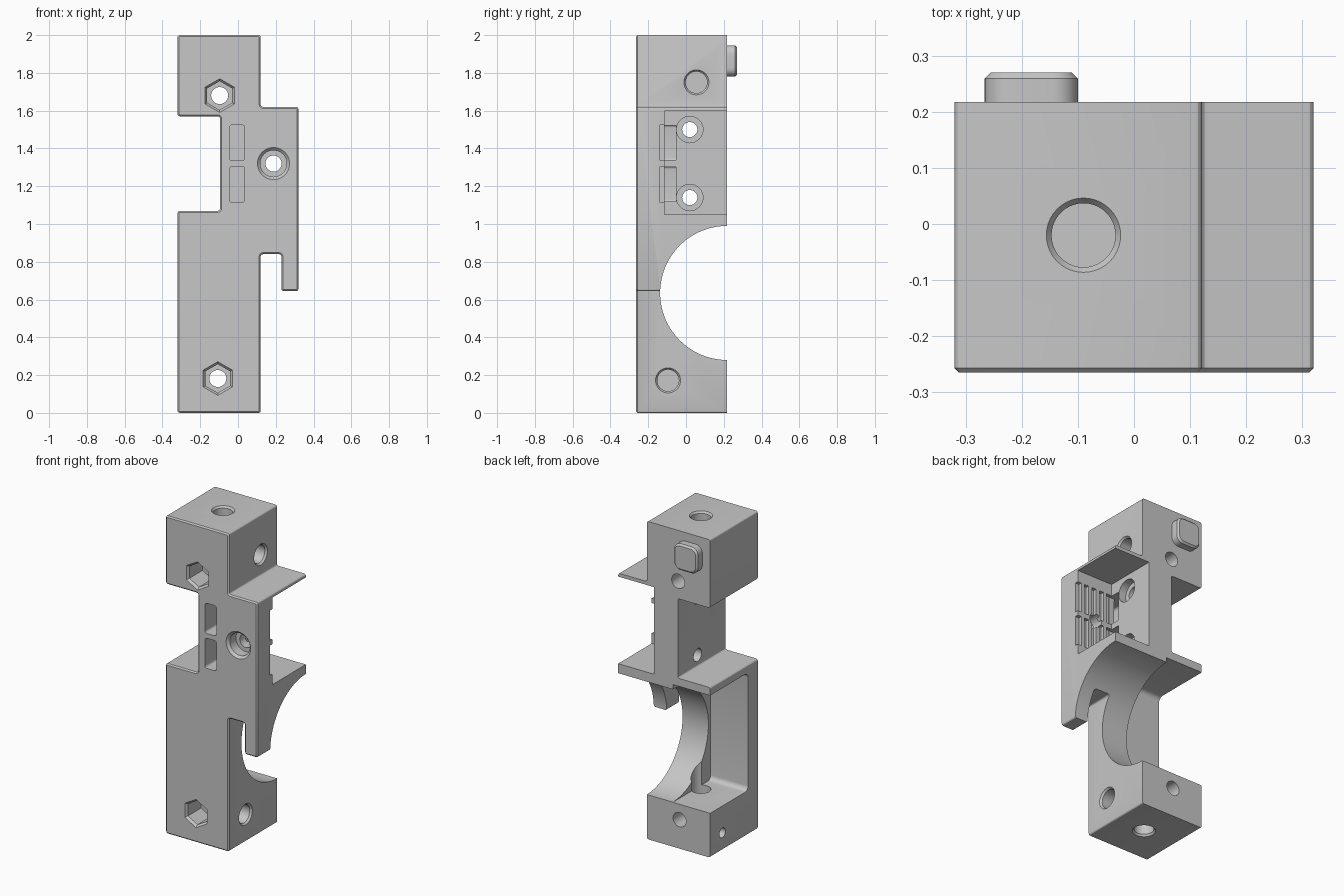
import bpy, bmesh, math
from mathutils import Matrix, Vector

cube = bpy.data.objects.get("Cube")
if cube:
    bpy.data.objects.remove(cube)

grey = bpy.data.materials.new("plain_grey")
grey.use_nodes = True
GREY = (0.57, 0.57, 0.57, 1)
grey.diffuse_color = GREY
grey.node_tree.nodes["Principled BSDF"].inputs["Base Color"].default_value = GREY

FRONT, BACK = -0.265, 0.217
AIM = {"x": Matrix.Rotation(math.pi / 2, 4, "Y"),
       "y": Matrix.Rotation(-math.pi / 2, 4, "X"),
       "z": Matrix.Identity(4)}


def make(name, bm):
    bmesh.ops.recalc_face_normals(bm, faces=bm.faces)
    mesh = bpy.data.meshes.new(name)
    bm.to_mesh(mesh)
    bm.free()
    mesh.materials.append(grey)
    ob = bpy.data.objects.new(name, mesh)
    bpy.context.collection.objects.link(ob)
    return ob


def prism(name, outline, y0, y1, round_r, segments, rim_y, rim_r):
    """Extrude an x-z outline along y, round its corners and chamfer one rim."""
    bm = bmesh.new()
    a = [bm.verts.new((x, y0, z)) for x, z in outline]
    b = [bm.verts.new((x, y1, z)) for x, z in outline]
    bm.faces.new(a)
    bm.faces.new(b[::-1])
    for i in range(len(a)):
        bm.faces.new((a[i - 1], b[i - 1], b[i], a[i]))
    bmesh.ops.recalc_face_normals(bm, faces=bm.faces)
    long = [e for e in bm.edges if abs(e.verts[0].co.y - e.verts[1].co.y) > 0.01]
    bmesh.ops.bevel(bm, geom=long, offset=round_r, segments=segments, profile=0.5,
                    affect="EDGES")
    rim = [e for e in bm.edges if all(abs(v.co.y - rim_y) < 0.001 for v in e.verts)]
    bmesh.ops.bevel(bm, geom=rim, offset=rim_r, segments=1, affect="EDGES")
    return make(name, bm)


def box(name, x, y, z, round_axis=None, r=0.02):
    bm = bmesh.new()
    bmesh.ops.create_cube(bm, size=1)
    for v in bm.verts:
        v.co = [a[0] if c < 0 else a[1] for c, a in zip(v.co, (x, y, z))]
    if round_axis is not None:
        edges = [e for e in bm.edges
                 if abs((e.verts[0].co - e.verts[1].co).normalized()[round_axis]) > 0.9]
        bmesh.ops.bevel(bm, geom=edges, offset=r, segments=5, profile=0.5, affect="EDGES")
    return make(name, bm)


def rod(name, axis, start, end, r1, r2=None, sides=40):
    """Cylinder or cone from start (radius r1) along an axis to coordinate end."""
    r2 = r1 if r2 is None else r2
    a, i = Vector(start), "xyz".index(axis)
    b = a.copy()
    b[i] = end
    if end < a[i]:
        r1, r2 = r2, r1
    bm = bmesh.new()
    bmesh.ops.create_cone(bm, cap_ends=True, segments=sides, radius1=r1, radius2=r2,
                          depth=abs(b[i] - a[i]),
                          matrix=Matrix.Translation((a + b) / 2) @ AIM[axis])
    return make(name, bm)


def cut(target, tool):
    mod = target.modifiers.new("cut", "BOOLEAN")
    mod.operation, mod.solver, mod.object = "DIFFERENCE", "EXACT", tool
    bpy.context.view_layer.objects.active = target
    bpy.ops.object.modifier_apply(modifier=mod.name)
    bpy.data.objects.remove(tool)


# bracket body: front outline with softened corners and a chamfered front rim
body = prism("bracket_body",
             [(-0.32, 0), (0.12, 0), (0.12, 0.84), (0.23, 0.84), (0.23, 0.645), (0.32, 0.645),
              (0.32, 1.62), (0.12, 1.62), (0.12, 2), (-0.32, 2), (-0.32, 1.57),
              (-0.095, 1.57), (-0.095, 1.07), (-0.32, 1.07)],
             FRONT, BACK, 0.012, 3, FRONT, 0.008)

# large round saddle, side recess and back pocket behind the clamp plate
cut(body, rod("saddle", "x", (-0.2, BACK + 0.001, 0.635), 0.5, 0.355, sides=96))
cut(body, box("side_recess", (-0.5, -0.06), (-0.16, 0.5), (0.279, 1.02), 0, 0.03))
cut(body, box("clamp_pocket", (0.07, 0.5), (-0.115, 0.5), (1.05, 1.598)))

# hexagonal nut traps with through holes
for x, z in ((-0.097, 1.68), (-0.107, 0.182)):
    cut(body, rod("nut_rim", "y", (x, FRONT - 0.001, z), FRONT + 0.015, 0.09, 0.076, 6))
    cut(body, rod("nut_trap", "y", (x, FRONT - 0.01, z), -0.12, 0.076, sides=6))
    cut(body, rod("bolt_hole", "y", (x, -0.2, z), 0.3, 0.045))

# countersunk hole through the clamp plate
cut(body, rod("plate_rim", "y", (0.188, FRONT - 0.001, 1.32), FRONT + 0.015, 0.086, 0.07))
cut(body, rod("plate_bore", "y", (0.188, FRONT - 0.01, 1.32), -0.19, 0.07))
cut(body, rod("plate_hole", "y", (0.188, -0.22, 1.32), 0, 0.043))

# two counterbored holes through the pocket wall
for z in (1.5, 1.14):
    cut(body, rod("wall_bore", "x", (0.08, 0.02, z), 0.02, 0.07))
    cut(body, rod("wall_hole", "x", (-0.2, 0.02, z), 0.05, 0.04))

# belt slots, side openings and tooth grooves
for lo, hi in ((1.115, 1.305), (1.335, 1.525)):
    cut(body, box("belt_slot", (-0.045, 0.035), (-0.4, -0.05), (lo, hi), 1, 0.015))
    cut(body, box("belt_opening", (0, 0.075), (-0.133, -0.053), (lo + 0.003, hi - 0.003)))
    for i in range(5):
        x = 0.31 - 0.055 * i
        cut(body, box("tooth_groove", (x - 0.016, x + 0.016), (-0.137, -0.1), (lo, hi)))

# round sockets in the right side, top and bottom; the bottom one runs through
for axis, start, step, reach in (("x", (0.12, 0.055, 1.75), -1, 0.12),
                                 ("x", (0.12, -0.095, 0.172), -1, 0.12),
                                 ("z", (-0.09, -0.02, 2), -1, 0.12),
                                 ("z", (-0.09, -0.02, 0), 1, 0.5)):
    i = "xyz".index(axis)
    lead = list(start)
    lead[i] -= 0.001 * step
    cut(body, rod("socket_rim", axis, lead, start[i] + 0.012 * step, 0.067, 0.057))
    lead[i] -= 0.02 * step
    cut(body, rod("socket", axis, lead, start[i] + reach * step, 0.057))
cut(body, rod("side_pin_hole", "x", (-0.4, 0.095, 0.11), -0.2, 0.03))

# rounded locating peg on the back with a chamfered tip
peg = prism("locating_peg", [(-0.266, 1.78), (-0.1, 1.78), (-0.1, 1.946), (-0.266, 1.946)],
            BACK - 0.002, 0.27, 0.045, 6, 0.27, 0.011)

for ob in (body, peg):
    bpy.ops.object.select_all(action="DESELECT")
    ob.select_set(True)
    bpy.context.view_layer.objects.active = ob
    bpy.ops.object.shade_smooth_by_angle(angle=math.radians(25))
